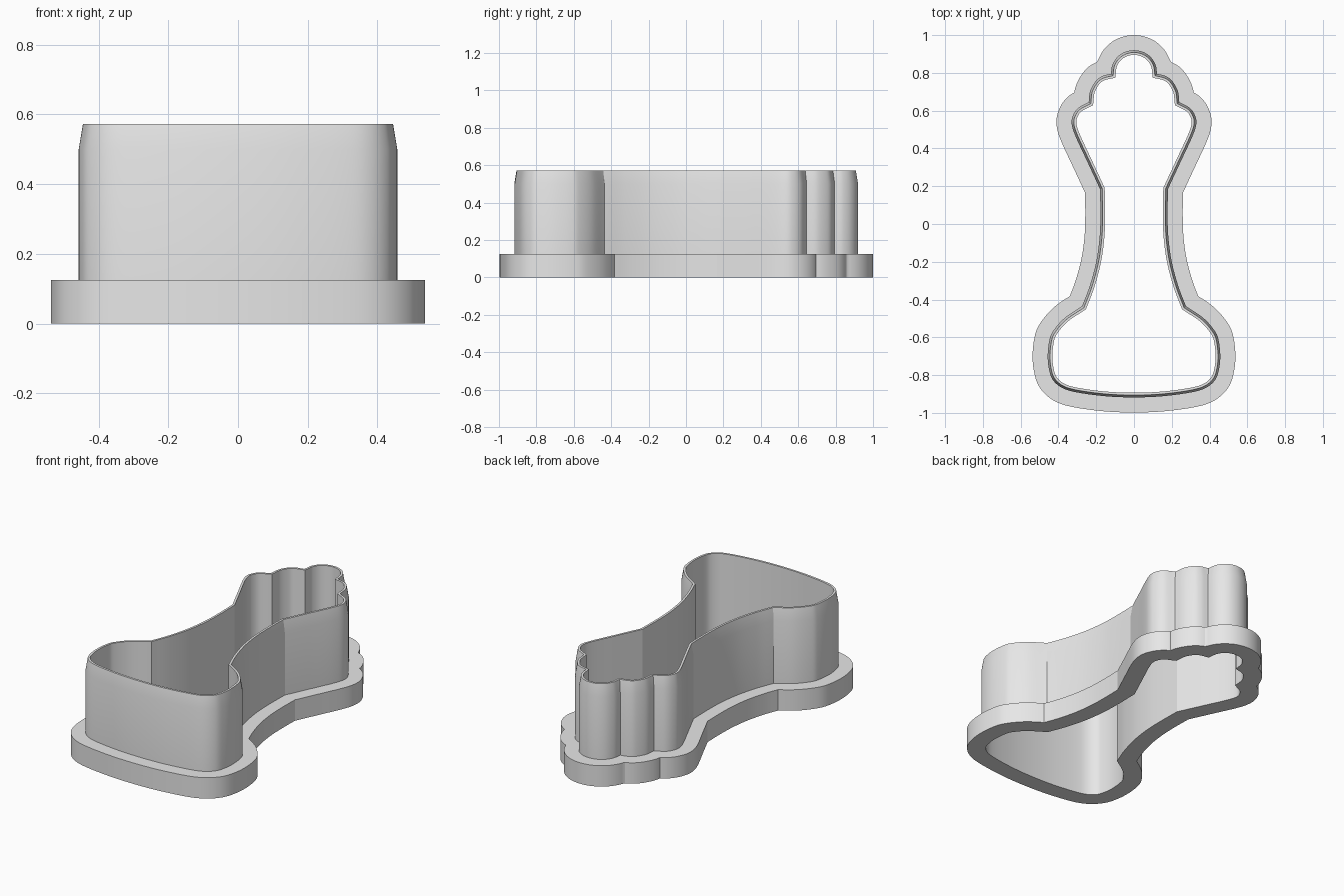
import bpy
import bmesh
import math
from mathutils import Vector

cube = bpy.data.objects.get("Cube")
if cube:
    bpy.data.objects.remove(cube, do_unlink=True)

grey = bpy.data.materials.new("light_grey_plastic")
grey.use_nodes = True
grey.diffuse_color = (0.8, 0.8, 0.8, 1)
grey.node_tree.nodes["Principled BSDF"].inputs["Base Color"].default_value = (0.8, 0.8, 0.8, 1)

# Left half of the blade outline, as smooth runs that meet at creases
RUNS = [
    [(0, -.918), (.15, -.912), (.3, -.892), (.38, -.868), (.43, -.825), (.45, -.77),
     (.457, -.7), (.449, -.62), (.43, -.57), (.37, -.5), (.275, -.435)],          # base
    [(.275, -.435), (.235, -.33), (.2, -.2), (.182, -.07), (.178, .05), (.18, .185)],  # waist
    [(.18, .185), (.245, .325), (.31, .465), (.33, .53), (.323, .575), (.295, .615),
     (.24, .645)],                                                                # collar
    [(.24, .645), (.232, .705), (.2, .76), (.165, .784), (.122, .795)],           # middle lobe
    [(.122, .795), (.115, .84), (.09, .882), (.05, .91), (0, .92)],               # top lobe
]
STEPS = 9


def smooth_run(points):
    """Catmull-Rom curve through the points, without the last one."""
    p = [Vector(q) for q in points]

    def beyond(end, inner):
        if end.x == 0:
            return Vector((-inner.x, inner.y))
        return 2 * end - inner

    p = [beyond(p[0], p[1])] + p + [beyond(p[-1], p[-2])]
    out = []
    for a, b, c, d in zip(p, p[1:], p[2:], p[3:]):
        for k in range(STEPS):
            t = k / STEPS
            out.append(0.5 * (2 * b + (c - a) * t + (2 * a - 5 * b + 4 * c - d) * t * t
                              + (3 * b - a - 3 * c + d) * t ** 3))
    return out


def offset(loop, dist):
    """Parallel outline; overlaps in outward creases collapse to one point."""
    n = len(loop)
    out = []
    for i, p in enumerate(loop):
        t1 = (p - loop[i - 1]).normalized()
        t2 = (loop[(i + 1) % n] - p).normalized()
        t = (t1 + t2).normalized()
        miter = 1 if dist > 0 else 1 / max(t.dot(t1), 0.5)
        out.append(p + Vector((t.y, -t.x)) * dist * miter)
    if dist < 0:
        return out
    good = [min((q - p).length for p in loop) > dist - 0.001 for q in out]
    fixed = []
    for i in range(n):
        if good[i]:
            fixed.append(out[i])
            continue
        before = next(out[(i - k) % n] for k in range(n) if good[(i - k) % n])
        after = next(out[(i + k) % n] for k in range(n) if good[(i + k) % n])
        fixed.append((before + after) / 2)
    return fixed


def ring(name, section):
    """Closed band swept through (outline, height) pairs."""
    bm = bmesh.new()
    rows = [[bm.verts.new((p.x, p.y, z)) for p in loop] for loop, z in section]
    n = len(rows[0])
    for low, high in zip(rows, rows[1:] + rows[:1]):
        for i in range(n):
            j = (i + 1) % n
            bm.faces.new((low[i], low[j], high[j], high[i]))
    bmesh.ops.remove_doubles(bm, verts=bm.verts, dist=0.0002)
    bmesh.ops.recalc_face_normals(bm, faces=bm.faces)
    mesh = bpy.data.meshes.new(name)
    bm.to_mesh(mesh)
    bm.free()
    mesh.materials.append(grey)
    obj = bpy.data.objects.new(name, mesh)
    bpy.context.collection.objects.link(obj)
    bpy.ops.object.select_all(action='DESELECT')
    obj.select_set(True)
    bpy.context.view_layer.objects.active = obj
    bpy.ops.object.shade_smooth_by_angle(angle=math.radians(20))


# Full outline by mirroring, then the parallel outlines
half = [p for run in RUNS for p in smooth_run(run)] + [Vector(RUNS[-1][-1])]
blade = half + [Vector((-p.x, p.y)) for p in reversed(half[1:-1])]
cavity = offset(blade, -0.025)
edge = offset(blade, -0.012)
rim = offset(blade, 0.08)

# Wide grip flange around the bottom
ring("grip_flange", [(cavity, 0), (rim, 0), (rim, .125), (cavity, .125)])

# Upright wall, tapering to a thin cutting edge
ring("cutting_wall", [(cavity, .125), (blade, .125), (blade, .5), (edge, .572), (cavity, .572)])
